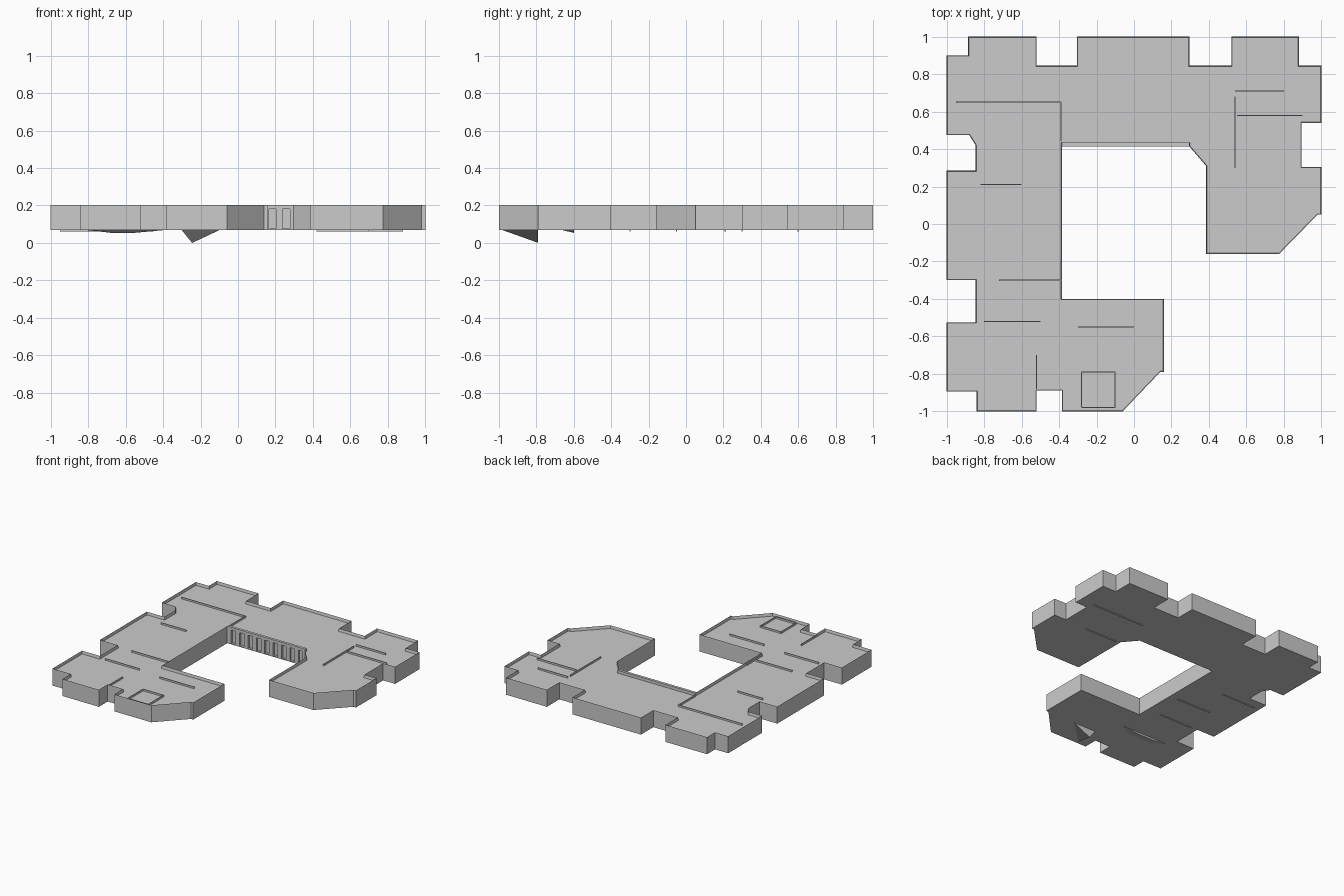
import bpy, bmesh

if "Cube" in bpy.data.objects:
    bpy.data.objects.remove(bpy.data.objects["Cube"])

LOW, ROOF, TOP = 0.068, 0.18, 0.203


def finish(bm, name):
    bmesh.ops.recalc_face_normals(bm, faces=bm.faces)
    me = bpy.data.meshes.new(name)
    bm.to_mesh(me)
    bm.free()
    ob = bpy.data.objects.new(name, me)
    bpy.context.collection.objects.link(ob)
    return ob


def box(name, x0, x1, y0, y1, z0, z1):
    bm = bmesh.new()
    bmesh.ops.create_cube(bm, size=1)
    for v in bm.verts:
        v.co = ((x0 + x1) / 2 + v.co.x * (x1 - x0),
                (y0 + y1) / 2 + v.co.y * (y1 - y0),
                (z0 + z1) / 2 + v.co.z * (z1 - z0))
    return finish(bm, name)


def hull(name, pts):
    bm = bmesh.new()
    for p in pts:
        bm.verts.new(p)
    bmesh.ops.convex_hull(bm, input=bm.verts)
    return finish(bm, name)


# Building plan, anticlockwise from the front left corner
plan = [(-.84, -1), (-.52, -1), (-.52, -.89), (-.385, -.89), (-.385, -1),
        (-.06, -1), (.14, -.79), (.16, -.79), (.16, -.4), (-.385, -.4),
        (-.385, .432), (.295, .432), (.295, .415), (.385, .31), (.385, -.16),
        (.775, -.16), (.98, .05), (1, .05), (1, .305), (.895, .305),
        (.895, .54), (1, .54), (1, .845), (.88, .845), (.88, 1), (.52, 1),
        (.52, .845), (.295, .845), (.295, 1), (-.305, 1), (-.305, .845),
        (-.52, .845), (-.52, 1), (-.885, 1), (-.885, .9), (-1, .9),
        (-1, .475), (-.88, .475), (-.845, .42), (-.845, .285), (-1, .285),
        (-1, -.3), (-.845, -.3), (-.845, -.525), (-1, -.525), (-1, -.895),
        (-.84, -.895)]

# Main body with thin parapet around a sunken roof
bm = bmesh.new()
base = bm.faces.new([bm.verts.new((x, y, LOW)) for x, y in plan])
ext = bmesh.ops.extrude_face_region(bm, geom=[base], use_keep_orig=True)
top = next(g for g in ext["geom"] if isinstance(g, bmesh.types.BMFace))
bmesh.ops.translate(bm, verts=top.verts, vec=(0, 0, TOP - LOW))
bm.normal_update()
bmesh.ops.inset_region(bm, faces=[top], thickness=.004, use_even_offset=True)
for v in top.verts:
    v.co.z = ROOF
finish(bm, "building")

# Ribbed courtyard wall
box("courtyard_lintel", -.385, .295, .415, .436, ROOF, TOP)
box("courtyard_sill", -.385, .295, .415, .436, LOW, .076)
for i in range(10):
    x = -.385 + i * .0735
    box("courtyard_rib", x, min(x + .035, .295), .415, .434, LOW, ROOF)

# Partition ridges on the roof: along x, then along y
W = .003
for x0, x1, y in [(-.95, -.39, .65), (-.82, -.6, .21), (-.72, -.39, -.3),
                  (-.8, -.5, -.52), (-.3, .0, -.55), (.54, .8, .71),
                  (.55, .9, .58), (-.28, -.1, -.79), (-.28, -.1, -.98)]:
    box("roof_partition", x0, x1, y - W, y + W, ROOF - .002, ROOF + .014)
for x, y0, y1 in [(-.39, .44, .65), (.54, .3, .68), (-.28, -.98, -.79),
                  (-.1, -.98, -.79), (-.52, -.88, -.7), (-.39, -.4, -.2)]:
    box("roof_partition", x - W, x + W, y0, y1, ROOF - .002, ROOF + .014)

# Stair wedge below the front wing
hull("stair_wedge", [(-.3, -.98, LOW), (-.3, -.79, LOW), (-.1, -.79, LOW),
                     (-.245, -.79, 0)])

# Shallow pieces on the underside
hull("underside_bulge", [(-.8, -.6, LOW), (-.4, -.6, LOW), (-.68, -.6, .054),
                         (-.55, -.6, .054), (-.72, -.66, LOW),
                         (-.48, -.66, LOW)])
for x0, x1, y in [(-.95, -.65, .21), (-.75, -.45, -.05), (-.8, -.5, -.3),
                  (.42, .88, .6), (.42, .7, .3)]:
    box("underside_strip", x0, x1, y - W, y + W, .062, LOW + .002)
